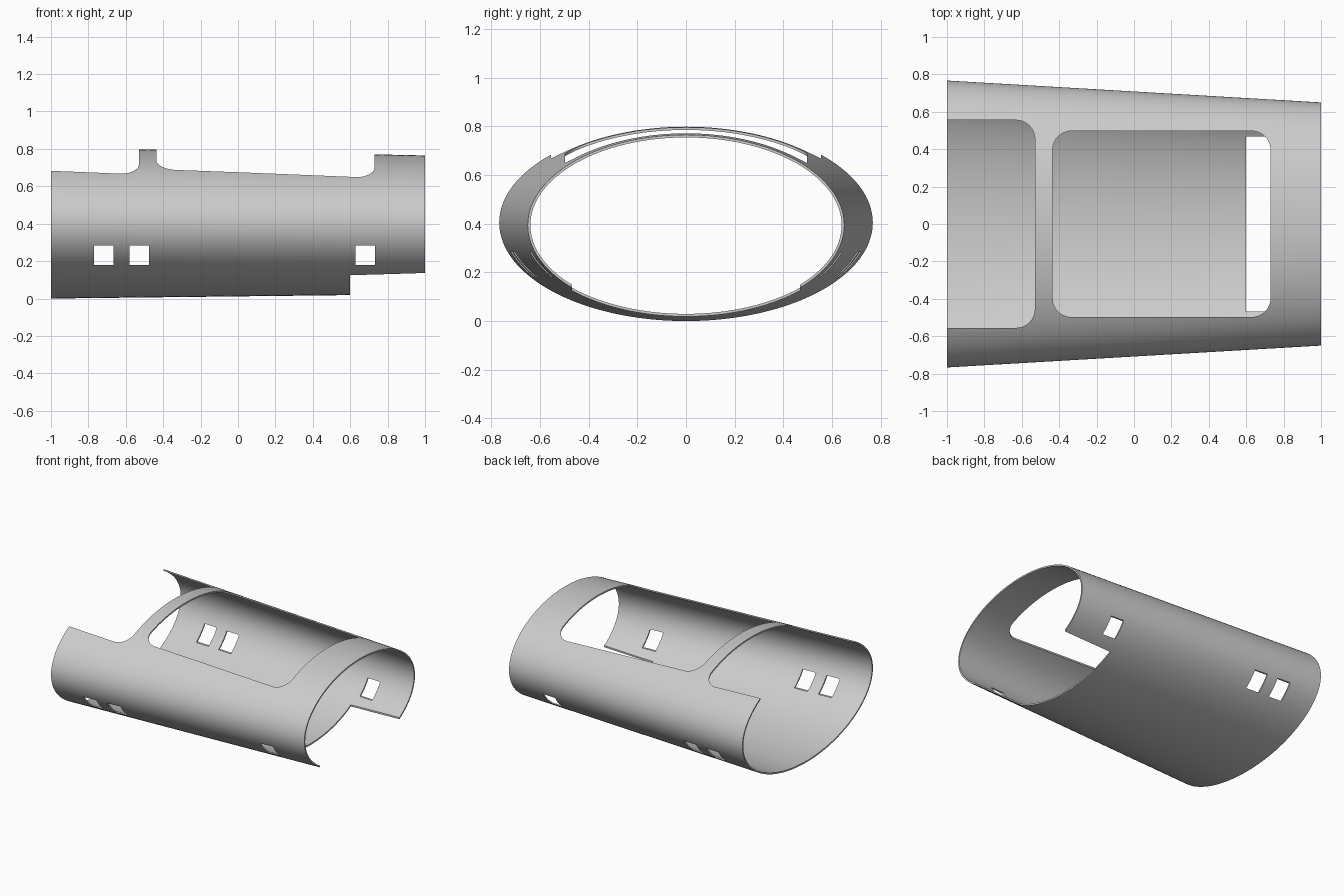
import bpy
import bmesh
import math
from mathutils import Vector

old = bpy.data.objects.get("Cube")
if old:
    bpy.data.objects.remove(old, do_unlink=True)

SEGMENTS, RINGS, WALL = 128, 20, 0.011


def make_object(name, bm):
    bmesh.ops.recalc_face_normals(bm, faces=bm.faces[:])
    mesh = bpy.data.meshes.new(name)
    bm.to_mesh(mesh)
    bm.free()
    obj = bpy.data.objects.new(name, mesh)
    bpy.context.collection.objects.link(obj)
    return obj


def ring(bm, x, inset):
    """Elliptical section that tapers along x."""
    t = (x + 1) / 2
    half_y = 0.767 - 0.117 * t - inset
    half_z = 0.404 - 0.033 * t - inset
    mid_z = 0.404 - 0.010 * t
    angles = [2 * math.pi * i / SEGMENTS for i in range(SEGMENTS)]
    return [bm.verts.new((x, half_y * math.cos(a), mid_z + half_z * math.sin(a)))
            for a in angles]


def rounded_cutter(name, x0, x1, half_y, z0, z1, radius=0.0):
    """Vertical prism with a rounded rectangular outline."""
    bm = bmesh.new()
    steps = 10 if radius else 0
    outline = []
    for corner, (sx, sy) in enumerate([(1, 1), (-1, 1), (-1, -1), (1, -1)]):
        cx = x1 - radius if sx > 0 else x0 + radius
        cy = sy * (half_y - radius)
        for i in range(steps + 1):
            a = math.pi / 2 * (corner + i / max(steps, 1))
            outline.append(bm.verts.new((cx + radius * math.cos(a),
                                         cy + radius * math.sin(a), z0)))
    face = bm.faces.new(outline)
    top = bmesh.ops.extrude_face_region(bm, geom=[face])["geom"]
    bmesh.ops.translate(bm, vec=Vector((0, 0, z1 - z0)),
                        verts=[v for v in top if isinstance(v, bmesh.types.BMVert)])
    cutter = make_object(name, bm)
    cutter.hide_render = True
    return cutter


# Tapered tube wall: outer skin forward, inner skin back, closed into a loop
bm = bmesh.new()
stations = [-1 + 2 * i / RINGS for i in range(RINGS + 1)]
loops = [ring(bm, x, 0) for x in stations]
loops += [ring(bm, x, WALL) for x in reversed(stations)]
for a, b in zip(loops, loops[1:] + loops[:1]):
    for i in range(SEGMENTS):
        j = (i + 1) % SEGMENTS
        bm.faces.new((a[i], a[j], b[j], b[i]))
shell = make_object("tube_shell", bm)

# Openings in the roof, the floor notch and the side windows
cutters = [
    rounded_cutter("rear_roof_cutter", -1.4, -0.53, 0.555, 0.45, 1.0, 0.1),
    rounded_cutter("main_roof_cutter", -0.435, 0.73, 0.497, 0.45, 1.0, 0.1),
    rounded_cutter("floor_notch_cutter", 0.6, 1.2, 0.468, -0.2, 0.35),
]
for x0, x1 in ((-0.77, -0.665), (-0.58, -0.475), (0.627, 0.732)):
    cutters.append(rounded_cutter("window_cutter", x0, x1, 1.0, 0.18, 0.283))

bpy.ops.object.select_all(action="DESELECT")
bpy.context.view_layer.objects.active = shell
shell.select_set(True)
for cutter in cutters:
    mod = shell.modifiers.new("cut", "BOOLEAN")
    mod.operation = "DIFFERENCE"
    mod.solver = "EXACT"
    mod.object = cutter
    bpy.ops.object.modifier_apply(modifier=mod.name)
    bpy.data.objects.remove(cutter, do_unlink=True)
bpy.ops.object.shade_smooth_by_angle(angle=math.radians(30))

# Plain grey finish
grey = bpy.data.materials.new("light_grey")
grey.use_nodes = True
color = (0.6, 0.6, 0.6, 1)
grey.diffuse_color = color
grey.node_tree.nodes["Principled BSDF"].inputs["Base Color"].default_value = color
shell.data.materials.clear()
shell.data.materials.append(grey)
